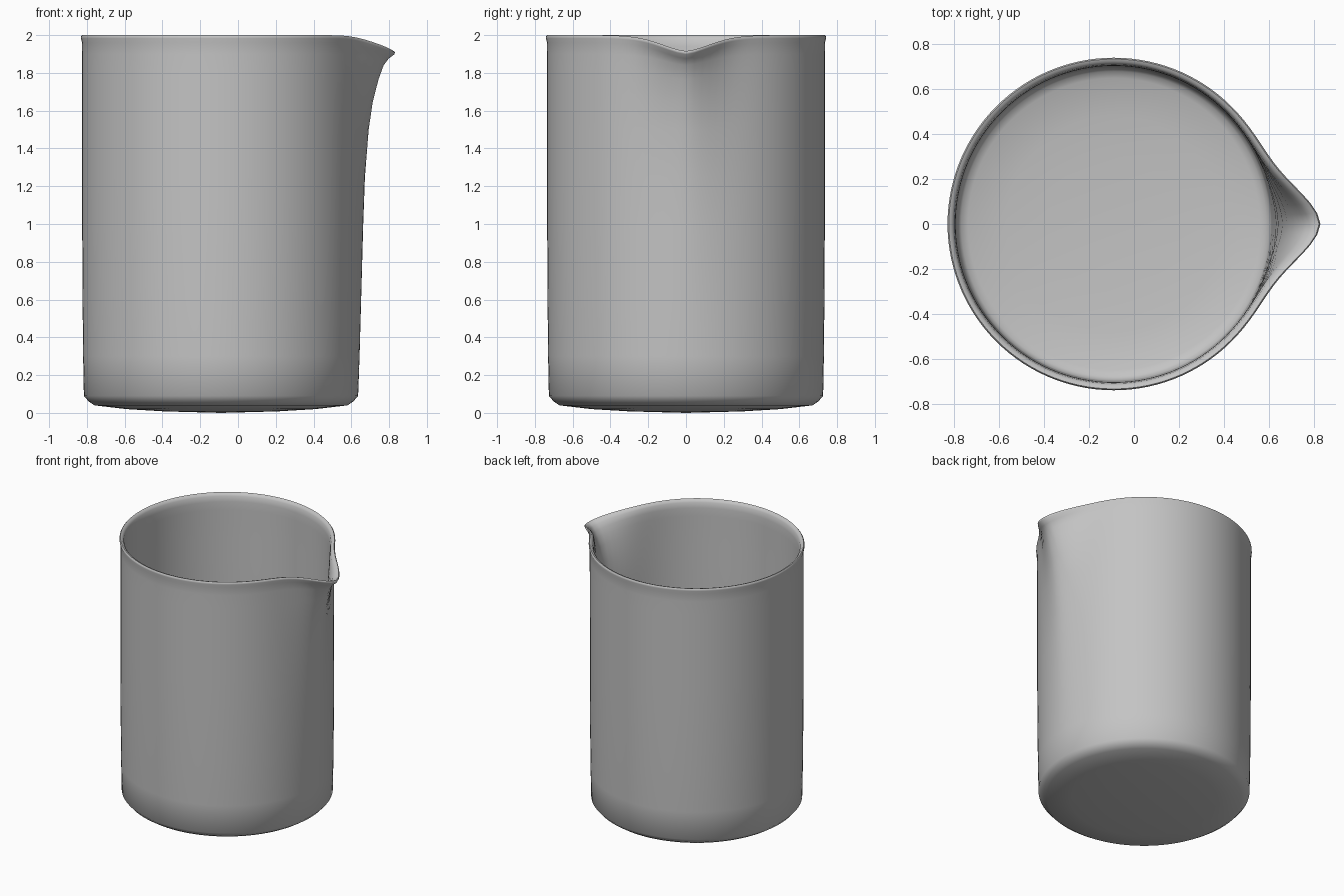
import bpy, bmesh, math

SEG = 120
CX = -0.09  # body axis; the spout reaches to +x

# Closed wall profile: radius, height, spout push, spout drop
PROFILE = [
    # outside: domed base, chamfer, wall
    (0.30, 0.008, 0, 0), (0.50, 0.02, 0, 0), (0.67, 0.04, 0, 0),
    (0.70, 0.06, 0, 0), (0.726, 0.09, 0, 0), (0.730, 0.30, 0.02, 0),
    (0.733, 0.60, 0.05, 0), (0.735, 1.00, 0.10, 0), (0.735, 1.25, 0.15, 0),
    (0.735, 1.50, 0.26, 0), (0.735, 1.66, 0.38, 0.15), (0.735, 1.80, 0.55, 0.4),
    (0.735, 1.90, 0.70, 0.7), (0.736, 1.96, 0.84, 1),
    # rounded rim
    (0.741, 1.983, 0.98, 1), (0.741, 1.993, 1, 1), (0.735, 2.0, 1, 1),
    (0.722, 1.996, 0.96, 1), (0.711, 1.98, 0.88, 1),
    # inside: wall and floor
    (0.706, 1.94, 0.78, 0.9), (0.706, 1.88, 0.66, 0.65), (0.706, 1.80, 0.53, 0.4),
    (0.706, 1.66, 0.37, 0.15), (0.705, 1.50, 0.26, 0), (0.705, 1.25, 0.15, 0),
    (0.705, 1.00, 0.10, 0), (0.703, 0.60, 0.05, 0), (0.700, 0.30, 0.02, 0),
    (0.697, 0.10, 0, 0), (0.68, 0.08, 0, 0), (0.65, 0.068, 0, 0),
    (0.48, 0.048, 0, 0), (0.30, 0.038, 0, 0),
]


def point(k, r, z, push, drop):
    a = 2 * math.pi * k / SEG
    d = abs(math.degrees(math.atan2(math.sin(a), math.cos(a))))
    r += 0.18 * push * math.exp(-(d / 13.7) ** 1.7)
    z -= 0.085 * drop * math.exp(-(d / 13) ** 1.5)
    return (CX + r * math.cos(a), r * math.sin(a), z)


# Beaker: revolved profile pulled out into a pouring spout
bm = bmesh.new()
rings = [[bm.verts.new(point(k, *p)) for k in range(SEG)] for p in PROFILE]
for lo, hi in zip(rings, rings[1:]):
    for k in range(SEG):
        n = (k + 1) % SEG
        bm.faces.new((lo[k], lo[n], hi[n], hi[k]))
for ring, z in ((rings[0], 0.0), (rings[-1], 0.03)):
    c = bm.verts.new((CX, 0, z))
    for k in range(SEG):
        bm.faces.new((ring[k], ring[(k + 1) % SEG], c))
bmesh.ops.recalc_face_normals(bm, faces=bm.faces)

mesh = bpy.data.meshes.new("beaker")
bm.to_mesh(mesh)
bm.free()
mat = bpy.data.materials.new("light grey")
mat.diffuse_color = (0.55, 0.55, 0.55, 1)
mesh.materials.append(mat)
obj = bpy.data.objects.new("beaker", mesh)
bpy.context.collection.objects.link(obj)
bpy.context.view_layer.objects.active = obj
obj.select_set(True)
bpy.ops.object.shade_smooth_by_angle(angle=math.radians(60))
